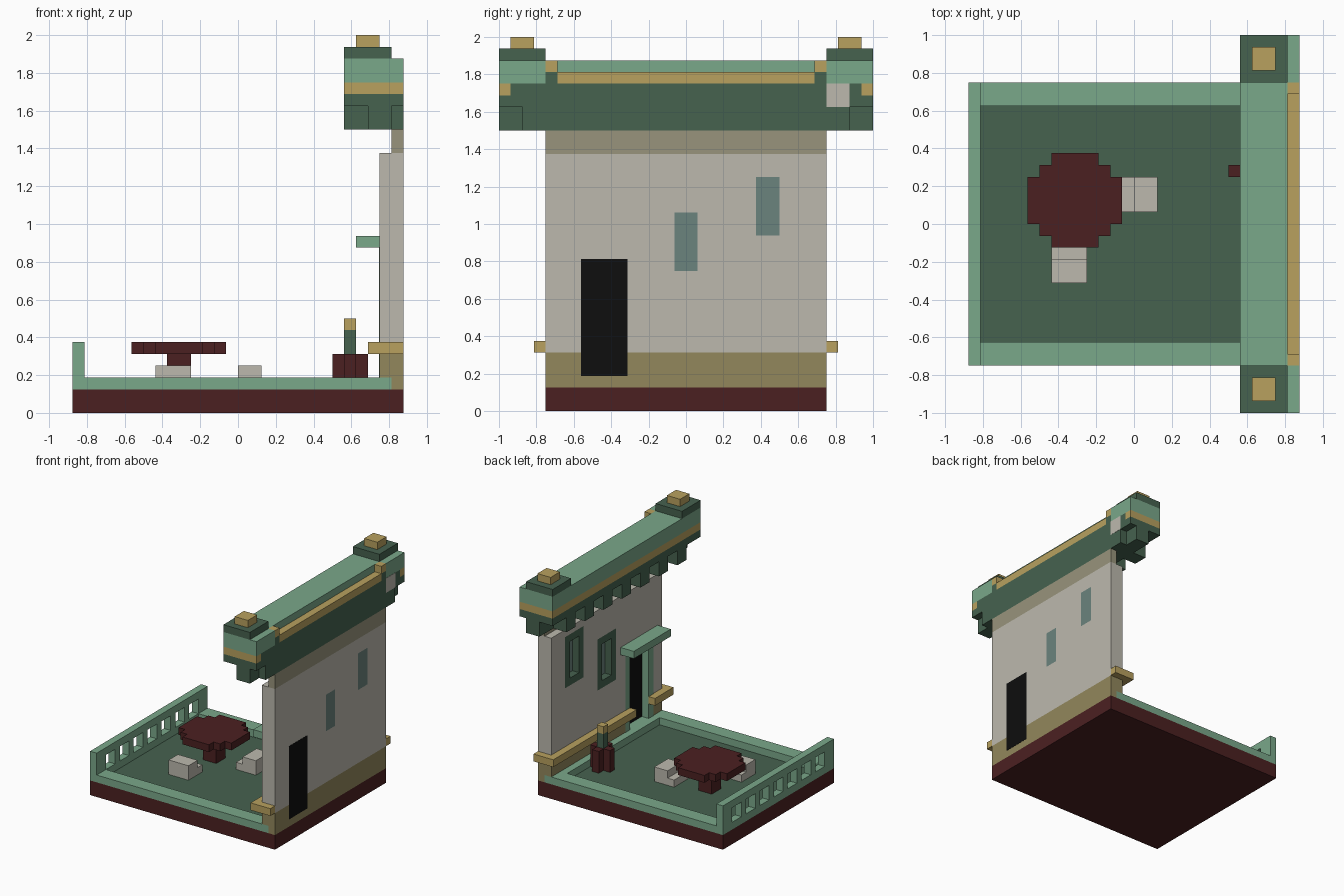
import bpy
import bmesh

if "Cube" in bpy.data.objects:
    bpy.data.objects.remove(bpy.data.objects["Cube"], do_unlink=True)

U = 1 / 16  # one block


def material(name, rgb):
    lin = [((c / 255 + 0.055) / 1.055) ** 2.4 if c > 10 else c / 255 / 12.92 for c in rgb]
    m = bpy.data.materials.new(name)
    m.use_nodes = True
    m.diffuse_color = (*lin, 1)
    m.node_tree.nodes["Principled BSDF"].inputs["Base Color"].default_value = (*lin, 1)
    return m


RED = material("dark red", (75, 32, 33))
DARK = material("dark green", (70, 98, 79))
LIGHT = material("light green", (122, 168, 138))
GOLD = material("gold", (184, 161, 95))
OCHRE = material("ochre", (146, 135, 92))
TAUPE = material("taupe", (152, 148, 124))
STONE = material("pale stone", (188, 185, 174))
BLACK = material("black", (14, 14, 14))
GLASS = material("grey teal", (107, 131, 125))


def finish(name, bm, mat):
    bmesh.ops.recalc_face_normals(bm, faces=bm.faces)
    me = bpy.data.meshes.new(name)
    bm.to_mesh(me)
    bm.free()
    me.materials.append(mat)
    ob = bpy.data.objects.new(name, me)
    bpy.context.collection.objects.link(ob)
    return ob


def boxes(name, mat, *specs):
    """Join boxes given as (x0, x1, y0, y1, z0, z1) in blocks."""
    bm = bmesh.new()
    for x0, x1, y0, y1, z0, z1 in specs:
        cube = bmesh.ops.create_cube(bm, size=1)["verts"]
        for v in cube:
            v.co = ((x0 + x1) / 2 + v.co.x * (x1 - x0),
                    (y0 + y1) / 2 + v.co.y * (y1 - y0),
                    (z0 + z1) / 2 + v.co.z * (z1 - z0))
            v.co *= U
    return finish(name, bm, mat)


def panel(name, mat, x0, x1, rect, holes):
    """Wall slab across y and z with rectangular openings (y0, y1, z0, z1)."""
    y0, y1, z0, z1 = rect
    ys = sorted({y for h in [rect, *holes] for y in h[:2] if y0 <= y <= y1})
    zs = sorted({z for h in [rect, *holes] for z in h[2:] if z0 <= z <= z1})
    bm = bmesh.new()
    for a, b in zip(ys, ys[1:]):
        for c, d in zip(zs, zs[1:]):
            if any(h[0] <= a and b <= h[1] and h[2] <= c and d <= h[3] for h in holes):
                continue
            bm.faces.new([bm.verts.new((x0 * U, y * U, z * U))
                          for y, z in ((a, c), (b, c), (b, d), (a, d))])
    bmesh.ops.remove_doubles(bm, verts=bm.verts, dist=1e-5)
    ext = bmesh.ops.extrude_face_region(bm, geom=bm.faces[:], use_keep_orig=True)
    moved = [g for g in ext["geom"] if isinstance(g, bmesh.types.BMVert)]
    bmesh.ops.translate(bm, verts=moved, vec=((x1 - x0) * U, 0, 0))
    return finish(name, bm, mat)


def both_ends(*specs):
    """Repeat boxes mirrored across y."""
    return [*specs, *[(a, b, -d, -c, e, f) for a, b, c, d, e, f in specs]]


# Terrace
boxes("base_slab", RED, (-14, 14, -12, 12, 0, 2))
boxes("terrace_floor", DARK, (-13, 11, -10, 10, 1.9, 2.02))
boxes("terrace_rim", LIGHT, *both_ends((-13, 13, 10, 12, 2, 3)), (11, 13, -10, 10, 2, 3))

# Railing with seven openings
panel("railing", LIGHT, -14, -13, (-12, 12, 2, 6),
      [(-10 + 3 * i, -8 + 3 * i, 3, 5) for i in range(7)])

# Round stepped table and two seats
boxes("table_top", RED, (-9, -1, 0, 4, 5, 6), (-8, -2, -1, 0, 5, 6), (-8, -2, 4, 5, 5, 6),
      (-7, -3, -2, -1, 5, 6), (-7, -3, 5, 6, 5, 6))
boxes("table_leg", RED, (-6, -4, 1, 3, 2, 5))
boxes("left_seat", STONE, (-1, 0, 1, 4, 2, 3), (0, 2, 1, 4, 2, 4))
boxes("front_seat", STONE, (-7, -4, -3, -2, 2, 3), (-7, -4, -5, -3, 2, 4))

# Planter
boxes("planter_pot", RED, (8, 11, 4, 5, 2, 5), (9, 10, 3, 4, 2, 5), (9, 10, 5, 6, 2, 5))
boxes("planter_stem", DARK, (9, 10, 4, 5, 5, 7))
boxes("planter_bud", GOLD, (9, 10, 4, 5, 7, 8))

# Wall, with an outer and an inner layer around the openings
windows = [(6, 8, 15, 20), (-1, 1, 12, 17)]
frames = [(a - 1, b + 1, c - 1, d + 1) for a, b, c, d in windows]
door = (-9, -5, 3, 13)
surround = (-10, -4, 3, 14)
panel("outer_wall_base", OCHRE, 13, 14, (-12, 12, 2, 5), [door])
panel("inner_wall_base", OCHRE, 12, 13, (-12, 12, 3, 5), [surround])
panel("outer_wall", STONE, 13, 14, (-12, 12, 5, 22), [door, *windows])
panel("inner_wall", STONE, 12, 13, (-12, 12, 5, 22), [surround, *frames])
boxes("wall_top_band", TAUPE, (13, 14, -12, 12, 22, 24))
boxes("wall_ledge", GOLD, (11, 12, -12, -9, 5, 6), (11, 12, -5, 12, 5, 6),
      *both_ends((11, 14, 12, 13, 5, 6)))

# Door and windows
boxes("door", BLACK, (13, 14.03, *door))
panel("door_surround", LIGHT, 11.95, 13, surround, [door])
boxes("door_canopy", LIGHT, (10, 12, -11, -3, 14, 15))
for i, (glass, frame) in enumerate(zip(windows, frames)):
    panel(f"window_frame_{i + 1}", DARK, 12, 13, frame, [glass])
    boxes(f"window_glass_{i + 1}", GLASS, (13, 14, *glass))

# Eave: dark body, gold band, light top
boxes("eave_body", DARK, (9, 14, -15, 15, 26, 27), (9.5, 14, -15, 15, 27, 28),
      (11, 14, -14, 14, 24, 26),
      *both_ends((9, 14, 15, 16, 26, 27), (11, 13, 14, 16, 24, 26), (13, 14, 11, 12, 28, 29)))
boxes("eave_corbels", DARK, *[(9, 11, y - 1, y + 1, 24, 26) for y in range(-12, 13, 4)])
boxes("eave_band", GOLD, (9, 9.5, -15, 15, 27, 28), *both_ends((9, 14, 15, 16, 27, 28)))
boxes("eave_top", LIGHT, (9, 13, -12, 12, 28, 30), *both_ends((9, 14, 12, 16, 28, 30)))
boxes("eave_outer_trim", GOLD, (13, 14, -11, 11, 28, 29), *both_ends((13, 14, 11, 12, 29, 30)))
boxes("eave_plate", STONE, (13.9, 14.03, 12, 14, 26, 28))

# End caps
boxes("end_caps", DARK, *both_ends((9, 13, 12, 16, 30, 31)))
boxes("end_finials", GOLD, *both_ends((10, 12, 13, 15, 31, 32)))
